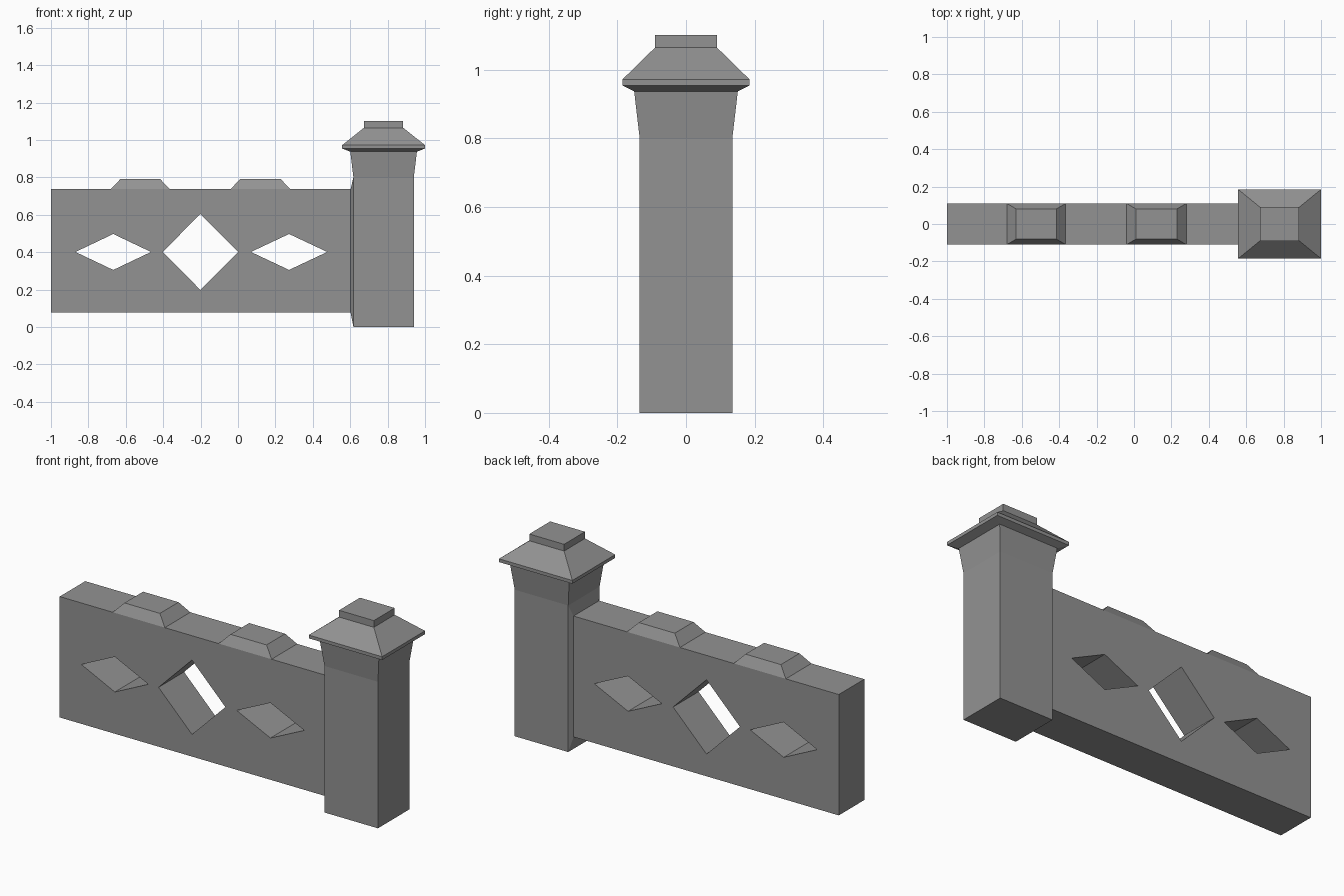
import bpy, bmesh
from mathutils import Vector

if "Cube" in bpy.data.objects:
    bpy.data.objects.remove(bpy.data.objects["Cube"])

# Dark stone colour shared by all parts
stone = bpy.data.materials.new("dark_stone")
stone.diffuse_color = (0.29, 0.29, 0.29, 1)
stone.use_nodes = True
stone.node_tree.nodes["Principled BSDF"].inputs["Base Color"].default_value = stone.diffuse_color


def loft(rings):
    """Join a list of four-point rings into a closed solid."""
    bm = bmesh.new()
    rows = [[bm.verts.new(p) for p in ring] for ring in rings]
    for a, b in zip(rows, rows[1:]):
        for i in range(4):
            j = (i + 1) % 4
            bm.faces.new((a[i], a[j], b[j], b[i]))
    bm.faces.new(rows[0][::-1])
    bm.faces.new(rows[-1])
    bmesh.ops.recalc_face_normals(bm, faces=bm.faces)
    return bm


def to_object(name, bm):
    mesh = bpy.data.meshes.new(name)
    bm.to_mesh(mesh)
    bm.free()
    mesh.materials.append(stone)
    obj = bpy.data.objects.new(name, mesh)
    bpy.context.collection.objects.link(obj)
    return obj


def drop_faces(bm, test):
    bmesh.ops.delete(bm, geom=[f for f in bm.faces if test(f)], context='FACES')


# Wall panel, flaring out at its end to meet the post
POST_X = 0.617
stations = [(x, 0.11, 0.077, 0.737) for x in (-1, -0.68, -0.365, -0.04, 0.28, 0.602)]
stations.append((POST_X, 0.135, 0.0, 0.8))
bm = loft([[(x, -w, lo), (x, w, lo), (x, w, hi), (x, -w, hi)]
           for x, w, lo, hi in stations])

# Raised coping blocks on the wall top
tops = [f for f in bm.faces if f.normal.z > 0.9
        and min(abs(f.calc_center_median().x - c) for c in (-0.5225, 0.12)) < 0.02]
made = bmesh.ops.extrude_discrete_faces(bm, faces=tops)["faces"]
for f in made:
    c = f.calc_center_median()
    for v in f.verts:
        v.co = Vector((c.x + (v.co.x - c.x) * 0.68, v.co.y * 0.73, 0.79))
bmesh.ops.recalc_face_normals(bm, faces=bm.faces)
wall = to_object("wall_panel", bm)

# Diamond openings cut through the wall
cutters = []
for x, half_w, half_h in ((-0.667, 0.202, 0.096), (-0.201, 0.202, 0.203), (0.273, 0.204, 0.096)):
    cutter = to_object("diamond_cutter", loft(
        [[(x - half_w, y, 0.401), (x, y, 0.401 - half_h),
          (x + half_w, y, 0.401), (x, y, 0.401 + half_h)] for y in (-0.3, 0.3)]))
    cutter.hide_render = True
    mod = wall.modifiers.new("diamond", 'BOOLEAN')
    mod.operation = 'DIFFERENCE'
    mod.solver = 'EXACT'
    mod.object = cutter
    cutters.append(cutter)
bpy.context.view_layer.objects.active = wall
for mod in list(wall.modifiers):
    bpy.ops.object.modifier_apply(modifier=mod.name)
for cutter in cutters:
    bpy.data.objects.remove(cutter)

# Open the hidden joint side of the wall
bm = bmesh.new()
bm.from_mesh(wall.data)
drop_faces(bm, lambda f: all(v.co.x > POST_X - 0.001 for v in f.verts))
bm.to_mesh(wall.data)
bm.free()

# Gate post with flared neck and stepped pyramid cap: (z, half x, half y)
profile = [(0, 0.1615, 0.135), (0.8, 0.1615, 0.135), (0.937, 0.178, 0.151),
           (0.954, 0.2215, 0.185), (0.972, 0.2215, 0.185),
           (1.065, 0.105, 0.09), (1.102, 0.105, 0.09)]
cx = 0.7785
bm = loft([[(cx - a, -b, z), (cx + a, -b, z), (cx + a, b, z), (cx - a, b, z)]
           for z, a, b in profile])
drop_faces(bm, lambda f: f.normal.x < -0.9 and f.calc_center_median().z < 0.6)
to_object("gate_post", bm)
